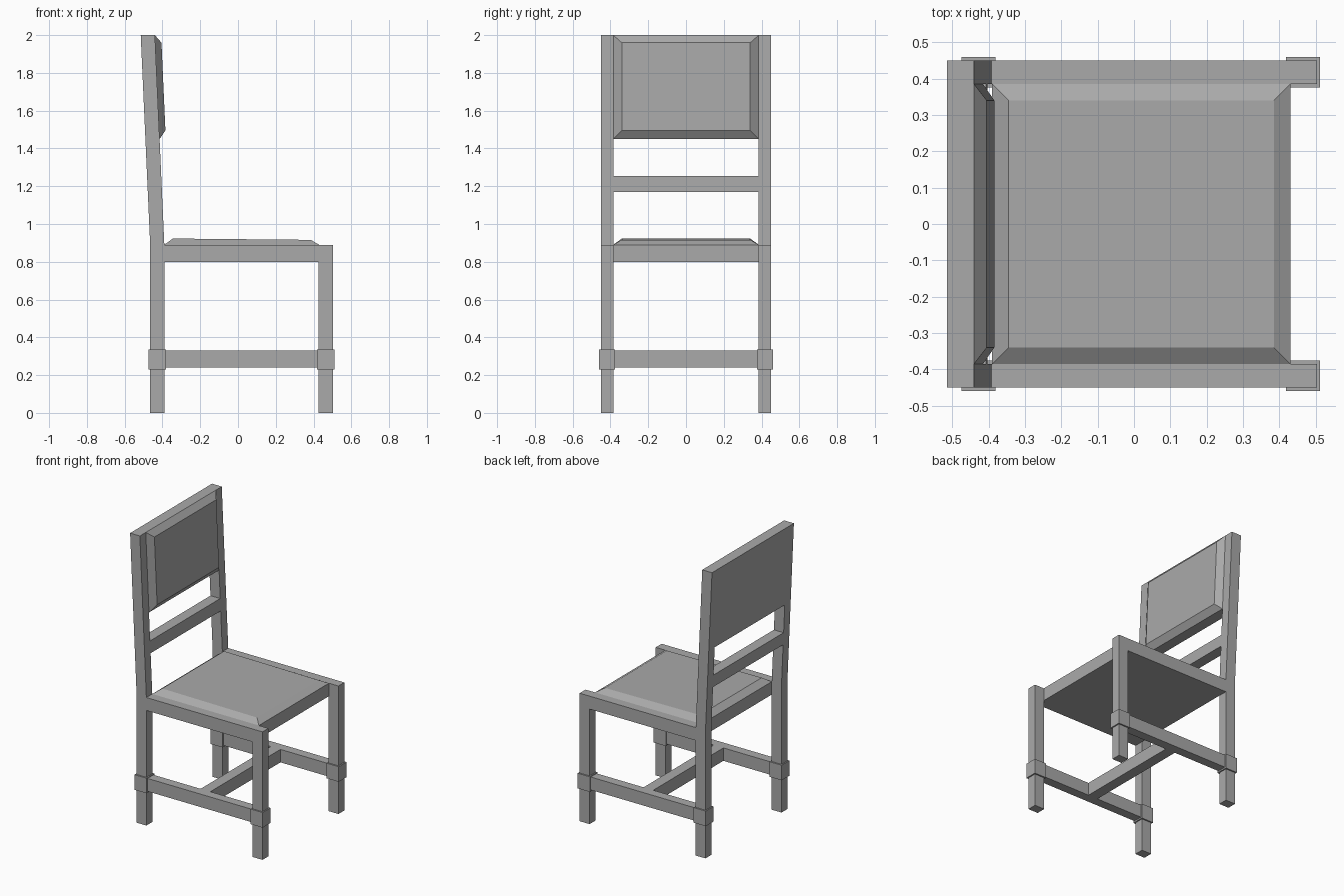
import bpy
import bmesh

cube = bpy.data.objects.get("Cube")
if cube:
    bpy.data.objects.remove(cube, do_unlink=True)

grey = bpy.data.materials.new("plain_grey")
grey.use_nodes = True
colour = (0.4, 0.4, 0.4, 1)
grey.diffuse_color = colour
grey.node_tree.nodes["Principled BSDF"].inputs["Base Color"].default_value = colour

INNER, OUTER = 0.385, 0.45        # legs, across the chair
BACK, FRONT = (-0.465, -0.39), (0.427, 0.503)
SEAT_LOW, SEAT_TOP, TOP = 0.80, 0.89, 2.0


def loft(name, *rings):
    """Closed solid through a stack of four-cornered rings."""
    bm = bmesh.new()
    loops = [[bm.verts.new(p) for p in ring] for ring in rings]
    for a, b in zip(loops, loops[1:]):
        for i in range(4):
            j = (i + 1) % 4
            bm.faces.new((a[i], a[j], b[j], b[i]))
    bm.faces.new(loops[0])
    bm.faces.new(loops[-1])
    bmesh.ops.recalc_face_normals(bm, faces=bm.faces)
    mesh = bpy.data.meshes.new(name)
    bm.to_mesh(mesh)
    bm.free()
    mesh.materials.append(grey)
    obj = bpy.data.objects.new(name, mesh)
    bpy.context.collection.objects.link(obj)
    return obj


def flat_ring(x, y, z):
    return [(x[0], y[0], z), (x[1], y[0], z), (x[1], y[1], z), (x[0], y[1], z)]


def box(name, x, y, z):
    return loft(name, flat_ring(x, y, z[0]), flat_ring(x, y, z[1]))


def lean(z):
    """Backward shift of the raked back at a height."""
    return -0.05 * (z - SEAT_TOP) / (TOP - SEAT_TOP)


def raked(name, y, z):
    return loft(name, *[flat_ring([x + lean(h) for x in BACK], y, h) for h in z])


def back_ring(x, y, z):
    """Upright ring parallel to the raked back."""
    return [(x + lean(h), s, h) for s, h in
            ((-y, z[0]), (y, z[0]), (y, z[1]), (-y, z[1]))]


# Legs, collars, rails and posts on both sides
for side, s in (("left", 1), ("right", -1)):
    y = sorted((s * INNER, s * OUTER))
    collar_y = (y[0] - 0.01, y[1] + 0.01)
    for end, x in (("back", BACK), ("front", FRONT)):
        box(f"{end}_leg_{side}", x, y, (0, SEAT_TOP))
        box(f"{end}_collar_{side}", (x[0] - 0.009, x[1] + 0.009), collar_y, (0.23, 0.335))
    between = (BACK[1], FRONT[0])
    box(f"seat_rail_{side}", between, y, (SEAT_LOW, SEAT_TOP))
    box(f"side_stretcher_{side}", between, y, (0.24, 0.33))
    raked(f"back_post_{side}", y, (SEAT_TOP, TOP))

# Parts spanning the chair
span = (-INNER, INNER)
box("cross_stretcher", (-0.018, 0.057), span, (0.24, 0.33))
raked("back_slat", span, (1.17, 1.255))

# Seat with a bevelled cushion top, slightly higher at the back
seat_x = (BACK[1], 0.43)
top_ring = [(x, y, 0.923 if x < 0 else 0.916)
            for x, y, _ in flat_ring((-0.345, 0.385), (-0.34, 0.34), 0)]
loft("seat", flat_ring(seat_x, span, SEAT_LOW), flat_ring(seat_x, span, SEAT_TOP), top_ring)

# Backrest panel with a bevelled front pad
loft("backrest",
     back_ring(BACK[0], INNER, (1.45, TOP)),
     back_ring(BACK[1], INNER, (1.45, TOP)),
     back_ring(BACK[1] + 0.033, 0.34, (1.495, 1.96)))
